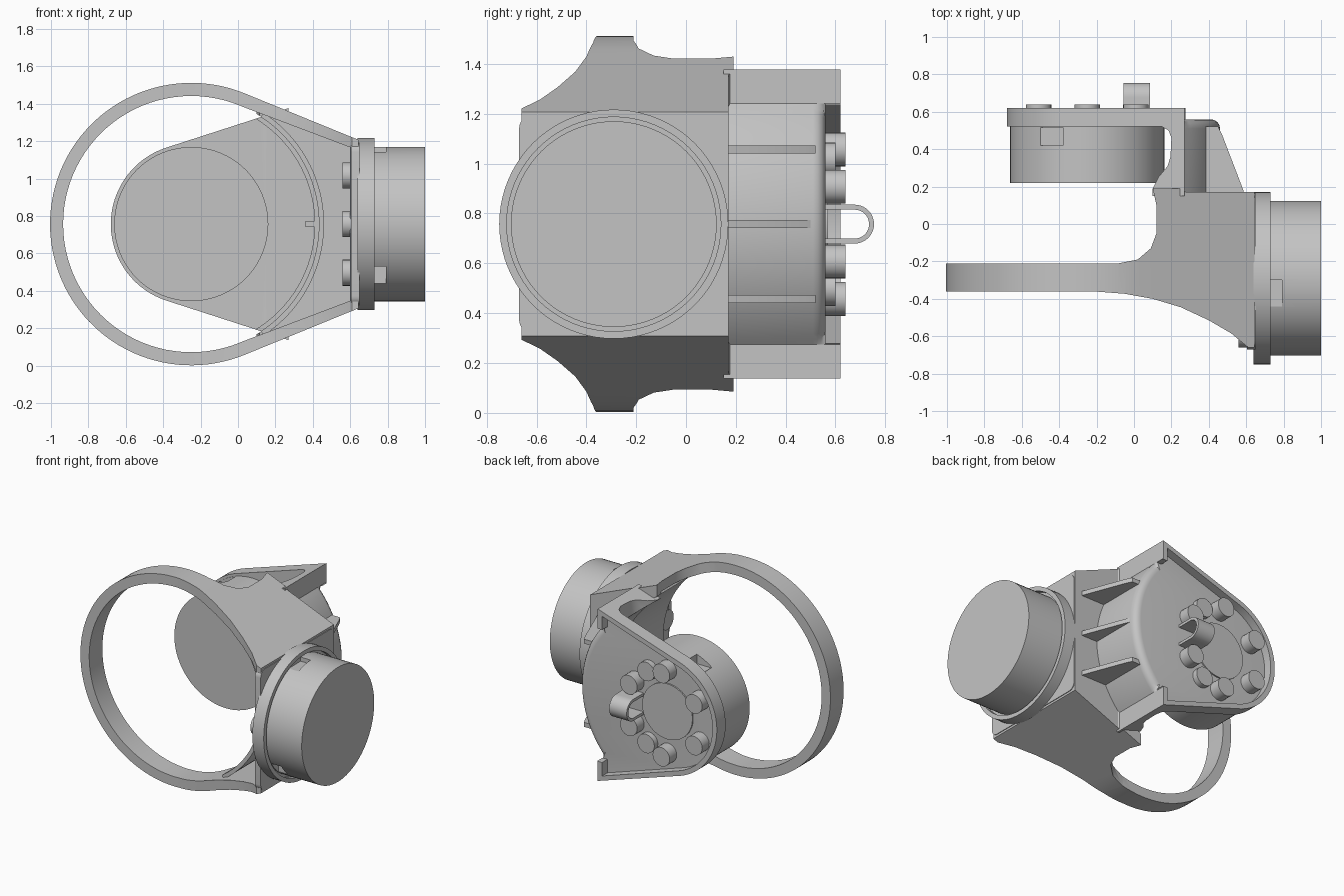
import bpy, bmesh, math
from mathutils import Vector

cube = bpy.data.objects.get("Cube")
if cube:
    bpy.data.objects.remove(cube, do_unlink=True)

CX, CZ, FY = -0.25, 0.757, -0.29      # ring axis x, common height, flange axis y

grey = bpy.data.materials.new("light_grey")
grey.use_nodes = True
grey.diffuse_color = (0.55, 0.55, 0.55, 1)
grey.node_tree.nodes["Principled BSDF"].inputs["Base Color"].default_value = (0.55, 0.55, 0.55, 1)

PLACE = {"x": lambda p, t: (t, p[0], p[1]),
         "y": lambda p, t: (p[0], t, p[1]),
         "z": lambda p, t: (p[0], p[1], t)}


def prism(name, pts, axis, a, b, round_edges=None, radius=0.0):
    """Extrude a flat outline along an axis, optionally rounding chosen edges."""
    bm = bmesh.new()
    low = [bm.verts.new(PLACE[axis](p, a)) for p in pts]
    high = [bm.verts.new(PLACE[axis](p, b)) for p in pts]
    bm.faces.new(low)
    bm.faces.new(high)
    for i in range(len(pts)):
        j = (i + 1) % len(pts)
        bm.faces.new((low[i], low[j], high[j], high[i]))
    bmesh.ops.recalc_face_normals(bm, faces=bm.faces)
    if round_edges:
        edges = [e for e in bm.edges if all(round_edges(v.co) for v in e.verts)]
        bmesh.ops.bevel(bm, geom=edges, offset=radius, segments=4, profile=0.5, affect="EDGES")
    me = bpy.data.meshes.new(name)
    bm.to_mesh(me)
    bm.free()
    me.materials.append(grey)
    ob = bpy.data.objects.new(name, me)
    bpy.context.collection.objects.link(ob)
    return ob


def arc(c, r, a0, a1, n=48):
    """Points on an arc, angles in degrees."""
    steps = [math.radians(a0 + (a1 - a0) * i / n) for i in range(n + 1)]
    return [(c[0] + r * math.cos(t), c[1] + r * math.sin(t)) for t in steps]


def disc(name, c, r, axis, a, b, n=64):
    return prism(name, arc(c, r, 0, 360, n)[:-1], axis, a, b)


def combine(ob, *steps):
    """Apply booleans in order and delete the cutters."""
    for op, cutter in steps:
        m = ob.modifiers.new("cut", "BOOLEAN")
        m.operation, m.object, m.solver = op, cutter, "EXACT"
        cutter.hide_render = True
    dg = bpy.context.evaluated_depsgraph_get()
    me = bpy.data.meshes.new_from_object(ob.evaluated_get(dg))
    ob.modifiers.clear()
    ob.data = me
    for _, cutter in steps:
        bpy.data.objects.remove(cutter, do_unlink=True)
    return ob


def teardrop(r, px, dz, tail=()):
    """Circle about the ring axis with tangents running to a mirrored corner."""
    d = Vector((px - CX, dz))
    a = math.degrees(math.atan2(dz, d.x) + math.acos(r / d.length))
    top = [(px, CZ + dz)]
    return (arc((CX, CZ), r, a, 360 - a, 72) + [(px, CZ - dz)]
            + [(x, CZ - z) for x, z in tail] + [(x, CZ + z) for x, z in reversed(tail)] + top)


AXIS = (CX, CZ)

# Ring and tapered arm: plan outline crossed with front outline, then hollowed
plan = [(-1.2, -0.36), (-0.22, -0.36), (-0.05, -0.373), (0.1, -0.4), (0.25, -0.445), (0.4, -0.515),
        (0.52, -0.585), (0.61, -0.66), (0.645, -0.66), (0.645, 0.17), (0.28, 0.17), (0.25, 0.19),
        (0.1, 0.19), (0.12, 0.1), (0.12, -0.05), (0.09, -0.13), (0.02, -0.19), (-0.08, -0.21),
        (-1.2, -0.21)]
body = combine(prism("ring_and_arm", plan, "z", -0.2, 1.8),
               ("INTERSECT", prism("front_shape", teardrop(0.755, 0.645, 0.45), "y", -1, 1)),
               ("DIFFERENCE", prism("hollow", teardrop(0.684, 0.6, 0.41), "y", -1, 0.12)),
               ("DIFFERENCE", disc("bore", AXIS, 0.685, "y", -1, 1, 96)))

# Curved wall closing the bore beside the flange
prism("bore_wall", arc(AXIS, 0.683, -57, 57) + arc(AXIS, 0.71, 57, -57), "y", -0.36, 0.18)

# Fan-shaped rear bracket with a rounded outer wall
a_fan = math.degrees(math.acos((0.27 - CX) / 0.71))


def fan_outline():
    d = teardrop(0.43, 0.27, 0.62)
    return d[:-1] + arc(AXIS, 0.71, -a_fan, a_fan, 40) + d[-1:]


def on_fan_arc(co):
    r = math.hypot(co.x - CX, co.z - CZ)
    return co.y > 0.5 and abs(r - 0.71) < 0.002 and co.x > 0.26


clear = [(-2, 0), (0.1, 0), (0.1, 0.19), (0.13, 0.25), (0.18, 0.31), (0.195, 0.36),
         (0.2, 0.46), (0.185, 0.5), (0.15, 0.52), (-2, 0.52)]
combine(prism("rear_bracket", fan_outline(), "y", 0.15, 0.56, on_fan_arc, 0.05),
        ("DIFFERENCE", prism("side_clearance", clear, "z", -1, 3)),
        ("DIFFERENCE", disc("rear_bore", AXIS, 0.66, "y", 0, 0.52, 96)))
combine(prism("rear_rim", fan_outline(), "y", 0.56, 0.62),
        ("DIFFERENCE", prism("rim_inside", teardrop(0.395, 0.235, 0.575, [(0.235, 0.478), (0.7, 0.478)]),
                             "y", 0.5, 0.7)))

# Stiffening ribs behind the arm
for i, dz in enumerate((-0.3, 0, 0.3)):
    rib = [(0.36, 0.15), (0.59, 0.15), (0.585, 0.18), (0.47, 0.48), (0.45, 0.52), (0.36, 0.52)]
    prism(f"rib_{i + 1}", rib, "z", CZ + dz - 0.016, CZ + dz + 0.016)

# Mounting plate with rounded corners, and round flange
corners = [(0.115, 0.385, 0), (-0.62, 0.385, 90), (-0.62, -0.385, 180), (0.115, -0.385, 270)]
plate = [p for y, z, a in corners for p in arc((y, CZ + z), 0.05, a, a + 90, 6)]
prism("mounting_plate", plate, "x", 0.605, 0.65)
F = (FY, CZ)
combine(disc("flange", F, 0.46, "x", 0.64, 0.73, 80),
        ("DIFFERENCE", disc("flange_recess", F, 0.43, "x", 0.7, 0.8, 80)))

# Motors with small connector notches
combine(disc("side_motor", F, 0.413, "x", 0.66, 1.0, 80),
        ("DIFFERENCE", prism("top_notch", [(-0.44, 1.14), (-0.3, 1.14), (-0.3, 1.3), (-0.44, 1.3)],
                             "x", 0.71, 0.79)),
        ("DIFFERENCE", prism("front_notch", [(-0.8, 0.44), (-0.55, 0.44), (-0.55, 0.53), (-0.8, 0.53)],
                             "x", 0.71, 0.79)))
combine(disc("rear_motor", AXIS, 0.412, "y", 0.22, 0.53, 80),
        ("DIFFERENCE", prism("rear_notch", [(-0.5, 1.08), (-0.38, 1.08), (-0.38, 1.3), (-0.5, 1.3)],
                             "y", 0.42, 0.515)))
disc("rear_hub", AXIS, 0.2, "y", 0.55, 0.57)

# Bolts on the rear plate and inside the flange
for i, ang in enumerate((30, 60, 90, 150, 210, 270, 300, 330)):
    t = math.radians(ang)
    c = (CX + 0.3 * math.cos(t), CZ + 0.3 * math.sin(t))
    disc(f"rear_bolt_{i + 1}", c, 0.068, "y", 0.55, 0.6 if ang in (60, 300) else 0.64, 24)
for i in range(6):
    t = math.radians(60 * i)
    disc(f"flange_bolt_{i + 1}", (FY + 0.3 * math.cos(t), CZ + 0.3 * math.sin(t)), 0.07, "x", 0.56, 0.61, 24)

# Bent cable clip
outer = [(0.55, CZ - 0.078)] + arc((0.677, CZ), 0.078, -90, 90, 20) + [(0.55, CZ + 0.078)]
inner = [(0.55, CZ + 0.058)] + arc((0.677, CZ), 0.058, 90, -90, 20) + [(0.55, CZ - 0.058)]
prism("cable_clip", outer + inner, "x", -0.055, 0.085)

# Smooth curved faces, keep hard edges
for ob in bpy.context.scene.objects:
    ob.select_set(ob.type == "MESH")
    if ob.type == "MESH":
        bpy.context.view_layer.objects.active = ob
bpy.ops.object.shade_smooth_by_angle(angle=math.radians(30))
